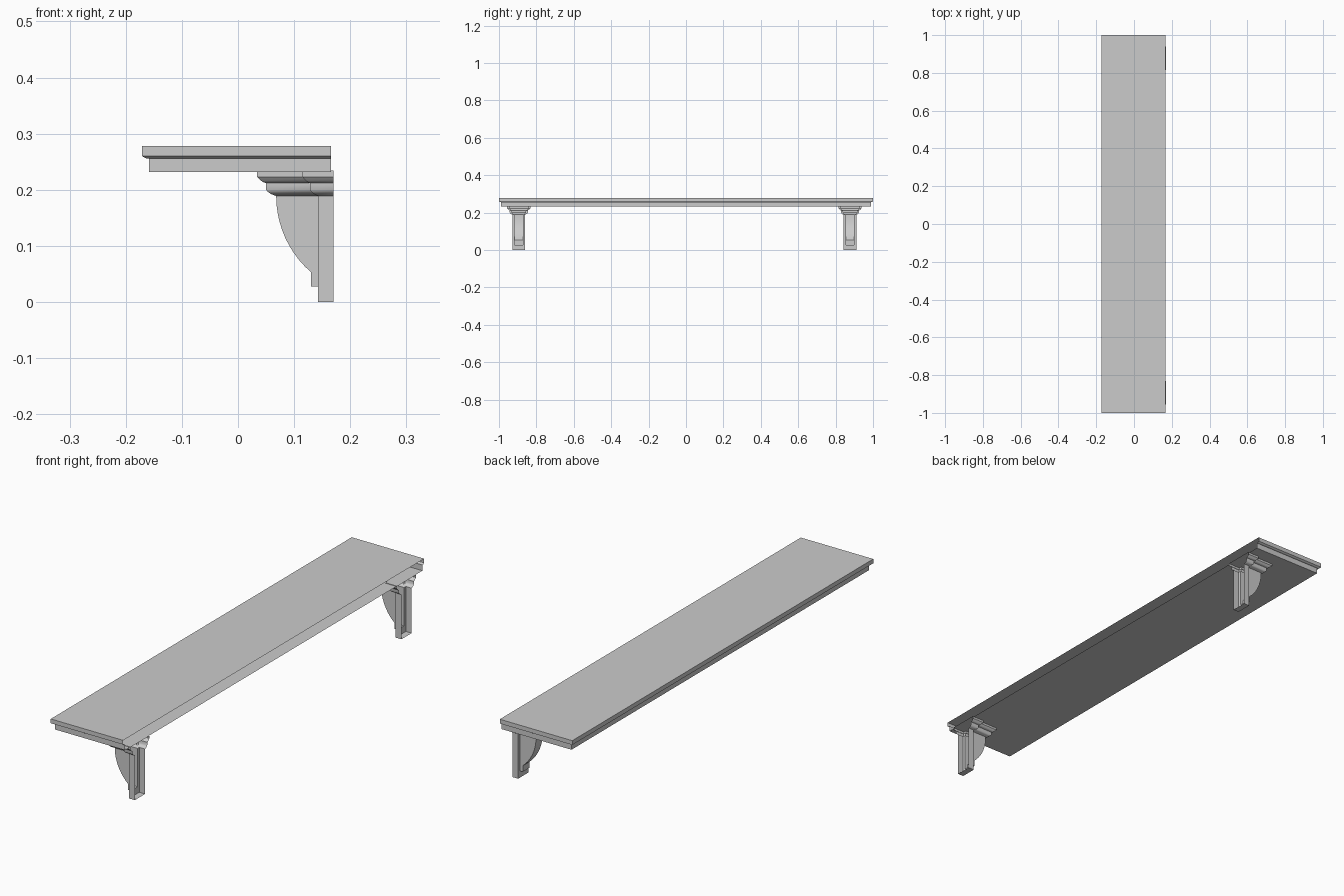
import bpy, bmesh, math

if "Cube" in bpy.data.objects:
    bpy.data.objects.remove(bpy.data.objects["Cube"], do_unlink=True)

grey = bpy.data.materials.new("plain grey")
grey.use_nodes = True
GREY = (0.6, 0.6, 0.6, 1)
grey.diffuse_color = GREY
grey.node_tree.nodes["Principled BSDF"].inputs["Base Color"].default_value = GREY

BACK = 0.17       # wall side of the brackets
PLATE = 0.143     # front of the wall plate
CORBEL = 0.068    # front of the corbel at its top
W, C = 0.034, 0.022   # half widths of plate and corbel
NECK = 0.189      # height where the cap begins


def make(name, faces, y=0.0, smooth=False):
    """Weld a list of polygons into one object."""
    bm = bmesh.new()
    for pts in faces:
        bm.faces.new([bm.verts.new(p) for p in pts])
    bmesh.ops.remove_doubles(bm, verts=bm.verts, dist=1e-5)
    bmesh.ops.recalc_face_normals(bm, faces=bm.faces)
    me = bpy.data.meshes.new(name)
    bm.to_mesh(me)
    bm.free()
    me.materials.append(grey)
    ob = bpy.data.objects.new(name, me)
    ob.location.y = y
    bpy.context.collection.objects.link(ob)
    if smooth:
        bpy.ops.object.select_all(action='DESELECT')
        ob.select_set(True)
        bpy.context.view_layer.objects.active = ob
        bpy.ops.object.shade_smooth_by_angle(angle=math.radians(35))
    return ob


def loft(rings):
    """Quads between successive open outlines."""
    return [[a[i], a[i + 1], b[i + 1], b[i]]
            for a, b in zip(rings, rings[1:]) for i in range(len(a) - 1)]


# Shelf board: stepped edge on three sides, open toward the wall
def board_ring(inset, z):
    x0, x1, y = -0.171 + inset, 0.166, 1.0 - inset
    return [(x1, -y, z), (x0, -y, z), (x0, y, z), (x1, y, z)]


rings = [board_ring(d, z) for d, z in
         [(0, 0.278), (0, 0.26), (0.007, 0.256), (0.012, 0.256), (0.012, 0.232)]]
make("shelf_board", loft(rings) + [rings[0], rings[-1]])


# T-shaped outline of the bracket cap, pushed outward by d
def cap_ring(d, z):
    half = [(BACK, W + d), (PLATE - d, W + d), (PLATE - d, C + d),
            (CORBEL - 1.22 * d, C + d)]
    return [(x, y, z) for x, y in half] + [(x, -y, z) for x, y in reversed(half)]


CAP = [(0, NECK), (0.007, 0.192), (0.012, 0.196), (0.0145, 0.2), (0.0145, 0.212),
       (0.018, 0.213), (0.022, 0.216), (0.0255, 0.22), (0.028, 0.223), (0.028, 0.234)]

# Corbel side profile: convex curve ending in a small foot
R, SWEEP, STEPS = 0.18, math.radians(49), 10
curve = [(CORBEL + R - R * math.cos(SWEEP * i / STEPS),
          NECK - R * math.sin(SWEEP * i / STEPS)) for i in range(STEPS + 1)]
FOOT = 0.028
profile = [(PLATE, NECK)] + curve + [(curve[-1][0], FOOT), (PLATE, FOOT)]


def bracket(side, y):
    # Wall plate: shallow channel, open at the back and behind the corbel
    faces = []
    for s in (-1, 1):
        faces.append([(BACK, s * W, 0), (PLATE, s * W, 0),
                      (PLATE, s * W, NECK), (BACK, s * W, NECK)])
        faces.append([(PLATE, s * W, 0), (PLATE, s * C, 0), (PLATE, s * C, FOOT),
                      (PLATE, s * C, NECK), (PLATE, s * W, NECK)])
    faces.append([(PLATE, -C, 0), (PLATE, C, 0), (PLATE, C, FOOT), (PLATE, -C, FOOT)])
    faces.append([(BACK, -W, 0), (BACK, W, 0), (PLATE, W, 0),
                  (PLATE, C, 0), (PLATE, -C, 0), (PLATE, -W, 0)])
    make(side + "_wall_plate", faces, y)

    # Corbel: hollow curved body
    left, right = ([(x, s * C, z) for x, z in profile] for s in (-1, 1))
    make(side + "_corbel", loft([left[1:], right[1:]]) + [left, right], y, True)

    # Moulded cap under the shelf
    cap = [cap_ring(d, z) for d, z in CAP]
    make(side + "_cap", loft(cap) + [cap[-1]], y, True)


bracket("front", -0.894)
bracket("rear", 0.877)
